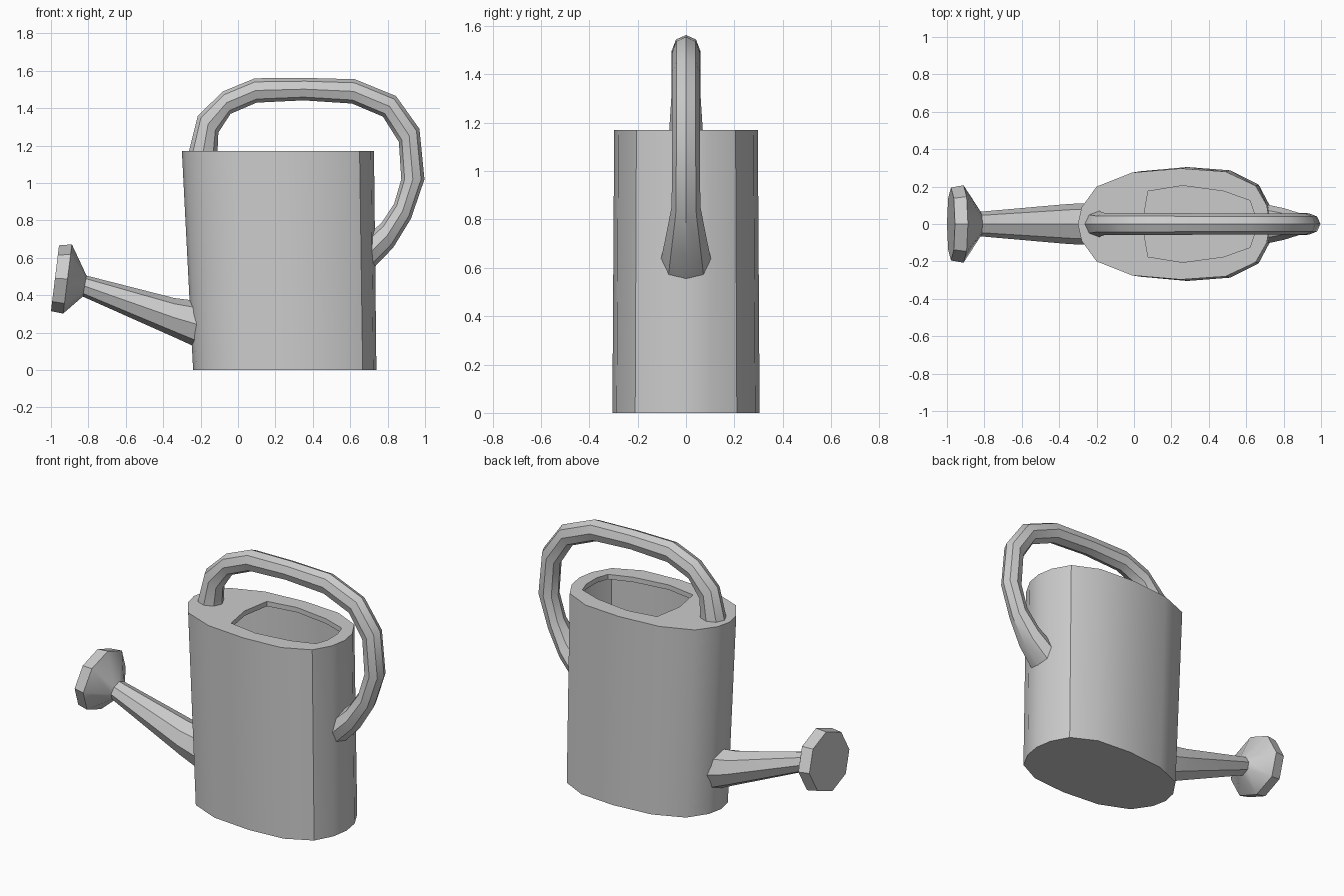
import bpy, bmesh, math
from mathutils import Vector

if "Cube" in bpy.data.objects:
    bpy.data.objects.remove(bpy.data.objects["Cube"])


def finish(bm, name, angle=35):
    bmesh.ops.recalc_face_normals(bm, faces=bm.faces)
    mesh = bpy.data.meshes.new(name)
    bm.to_mesh(mesh)
    bm.free()
    ob = bpy.data.objects.new(name, mesh)
    bpy.context.collection.objects.link(ob)
    bpy.ops.object.select_all(action='DESELECT')
    ob.select_set(True)
    bpy.context.view_layer.objects.active = ob
    bpy.ops.object.shade_smooth_by_angle(angle=math.radians(angle))
    return ob


def skin(bm, lower, upper):
    n = len(lower)
    for i in range(n):
        j = (i + 1) % n
        bm.faces.new((lower[i], lower[j], upper[j], upper[i]))


def mirrored(half):
    # closed outline from its +y half
    return half + [(x, -y) for x, y in reversed(half) if y > 0]


def tube(name, sections, sides=8):
    # each section: two opposite points in the xz plane and the half width in y
    bm = bmesh.new()
    rings = []
    for ax, az, bx, bz, w in sections:
        a, b = Vector((ax, 0, az)), Vector((bx, 0, bz))
        mid, half = (a + b) / 2, (a - b) / 2
        rings.append([bm.verts.new(mid + half * math.cos(t) + Vector((0, w * math.sin(t), 0)))
                      for t in (2 * math.pi * k / sides for k in range(sides))])
    for r, s in zip(rings, rings[1:]):
        skin(bm, r, s)
    bm.faces.new(rings[0])
    bm.faces.new(rings[-1])
    return finish(bm, name)


# Can body: tapered oval shell with a filling hole in the lid
outer = mirrored([(-.30, 0), (-.28, .09), (-.20, .20), (-.01, .275), (.25, .297),
                  (.49, .28), (.65, .205), (.71, .10), (.727, 0)])
hole = mirrored([(.045, 0), (.075, .175), (.26, .205), (.48, .175), (.62, .125), (.645, .05)])
TOP = 1.17
bm = bmesh.new()
base = [bm.verts.new((-.24 + (x + .30) * .98 / 1.027, y * 1.025, 0)) for x, y in outer]
rim = [bm.verts.new((x, y, TOP)) for x, y in outer]
mouth = [bm.verts.new((x, y, TOP)) for x, y in hole]
lip = [bm.verts.new((x, y, TOP - .03)) for x, y in hole]
skin(bm, base, rim)
skin(bm, lip, mouth)
bm.faces.new(base)
lid_edges = [bm.edges.get((r[i - 1], r[i])) for r in (rim, mouth) for i in range(len(r))]
bmesh.ops.triangle_fill(bm, edges=lid_edges, use_beauty=True, normal=(0, 0, 1))
finish(bm, "can_body")

# Carrying handle arching from the lid to the back wall
tube("handle", [
    (-.265, 1.16, -.11, 1.16, .07), (-.215, 1.36, -.105, 1.27, .06),
    (-.08, 1.49, -.04, 1.37, .06), (.09, 1.56, .10, 1.43, .06),
    (.36, 1.562, .35, 1.442, .057), (.625, 1.555, .61, 1.425, .057),
    (.845, 1.465, .775, 1.355, .057), (.97, 1.29, .86, 1.22, .057),
    (.997, 1.02, .873, 1.02, .057), (.925, .81, .835, .89, .06),
    (.83, .655, .77, .79, .085), (.705, .525, .705, .73, .105)])

# Spout with its flared rose
tube("spout", [
    (-.22, .37, -.22, .12, .11), (-.34, .385, -.34, .175, .108),
    (-.81, .505, -.83, .393, .066), (-.888, .672, -.935, .302, .207),
    (-.957, .667, -1.0, .315, .195)])
